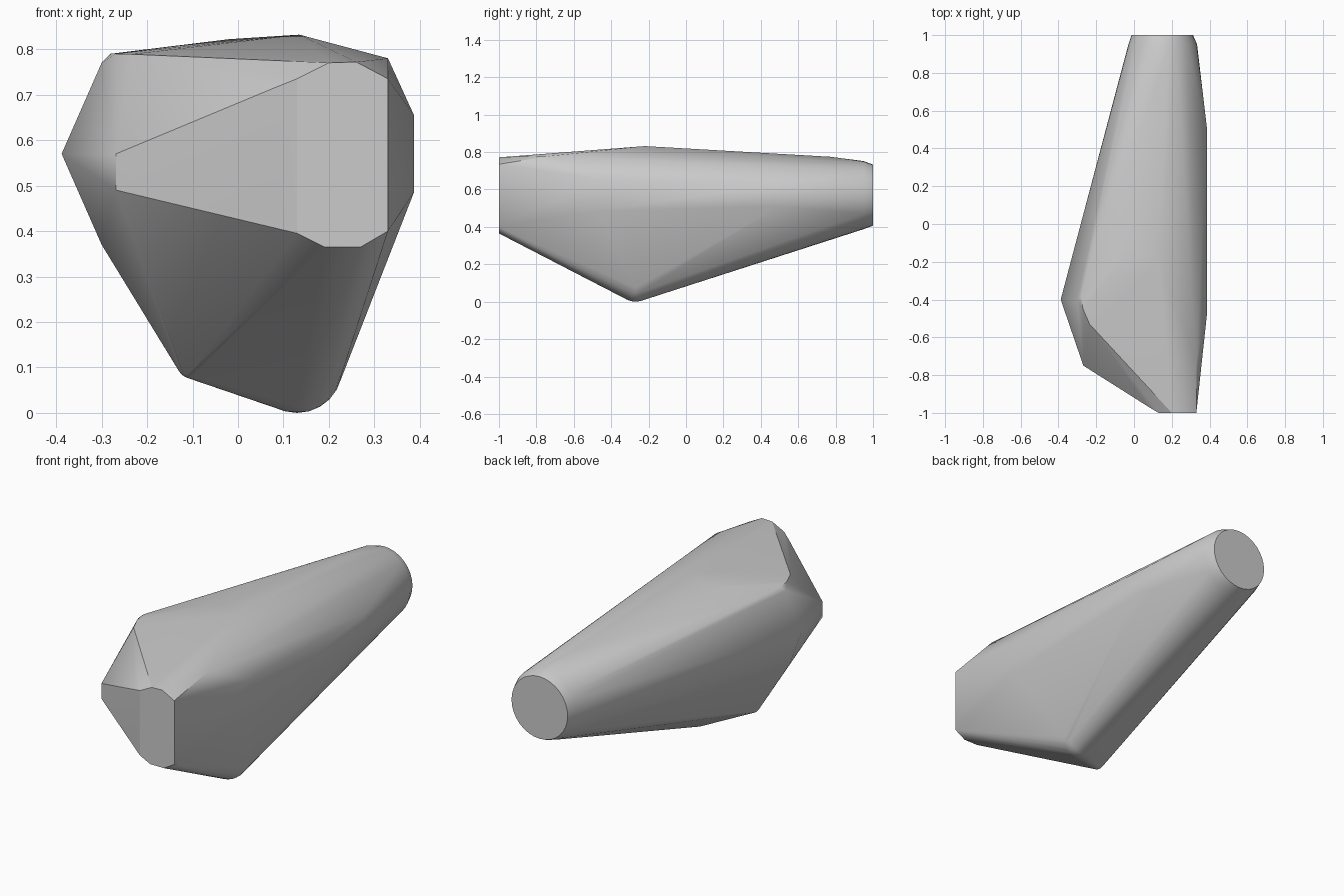
import bpy
import bmesh
from math import cos, sin, pi, radians
from mathutils import Vector

default_cube = bpy.data.objects.get("Cube")
if default_cube:
    bpy.data.objects.remove(default_cube, do_unlink=True)


def make_material(name, colour):
    material = bpy.data.materials.new(name)
    material.use_nodes = True
    material.diffuse_color = colour
    shader = material.node_tree.nodes["Principled BSDF"]
    shader.inputs["Base Color"].default_value = colour
    shader.inputs["Roughness"].default_value = 0.6
    return material


def ring(centre, radius, count=32):
    """Circle of points facing along y."""
    angles = [2 * pi * step / count for step in range(count)]
    return [centre + radius * Vector((cos(a), 0, sin(a))) for a in angles]


def ball(centre, radius, segments=24, rings=12):
    """Sphere of points, used to round a corner of the hull."""
    points = []
    for row in range(rings + 1):
        tilt = pi * row / rings
        height = Vector((0, 0, radius * cos(tilt)))
        for column in range(segments):
            turn = 2 * pi * column / segments
            flat = Vector((cos(turn), sin(turn), 0)) * radius * sin(tilt)
            points.append(centre + height + flat)
    return points


def build_hull(name, points, material):
    """Wrap the points in a convex skin."""
    bm = bmesh.new()
    for point in points:
        bm.verts.new(point)
    bmesh.ops.remove_doubles(bm, verts=bm.verts[:], dist=0.002)
    bmesh.ops.convex_hull(bm, input=bm.verts[:])
    loose = [v for v in bm.verts if not v.link_faces]
    bmesh.ops.delete(bm, geom=loose, context="VERTS")
    bmesh.ops.dissolve_limit(bm, angle_limit=radians(0.5),
                             verts=bm.verts[:], edges=bm.edges[:])
    bmesh.ops.recalc_face_normals(bm, faces=bm.faces[:])
    mesh = bpy.data.meshes.new(name)
    bm.to_mesh(mesh)
    bm.free()
    mesh.materials.append(material)
    hull = bpy.data.objects.new(name, mesh)
    bpy.context.collection.objects.link(hull)
    return hull


points = []

# Round back end with a soft rim
points += ring(Vector((0.15, 1, 0.57)), 0.163)
points += ring(Vector((0.152, 0.95, 0.57)), 0.182)

# Flat front end, cut straight on its left side
front_outline = [(0.33, 0.4), (0.33, 0.735), (0.26, 0.772), (0.2, 0.77),
                 (0.13, 0.735), (0.13, 0.395), (0.19, 0.365), (0.27, 0.365)]
points += [Vector((x, -1, z)) for x, z in front_outline]
points += [Vector((0.08, -0.97, z)) for z in (0.425, 0.715)]

# Flat strip along the left side
for y, low, high in ((-0.47, 0.485, 0.655), (0.5, 0.51, 0.635)):
    points += [Vector((0.387, y, z)) for z in (low, high)]

# Low crown on top
crown = [(0.135, -0.22, 0.832), (-0.02, -0.13, 0.822),
         (0.33, -0.72, 0.78), (0.13, 0.77, 0.775)]
points += [Vector(p) for p in crown]

# Right shoulder, its tip and the front cheek
shoulder = [(-0.28, -0.385, 0.79), (-0.27, -0.45, 0.79),
            (-0.235, -0.53, 0.789), (-0.3, -0.4, 0.77),
            (-0.388, -0.4, 0.57), (-0.3, -0.43, 0.37),
            (-0.268, -0.75, 0.49), (-0.268, -0.75, 0.57)]
points += [Vector(p) for p in shoulder]

# Rounded keel corners
points += ball(Vector((0.13, -0.27, 0.1)), 0.1)
points += ball(Vector((-0.1, -0.41, 0.11)), 0.035)

grey = make_material("plain_grey", (0.6, 0.6, 0.6, 1))
body = build_hull("body", points, grey)

# Smooth shading with sharp creases
bpy.ops.object.select_all(action="DESELECT")
body.select_set(True)
bpy.context.view_layer.objects.active = body
bpy.ops.object.shade_smooth_by_angle(angle=radians(30))
